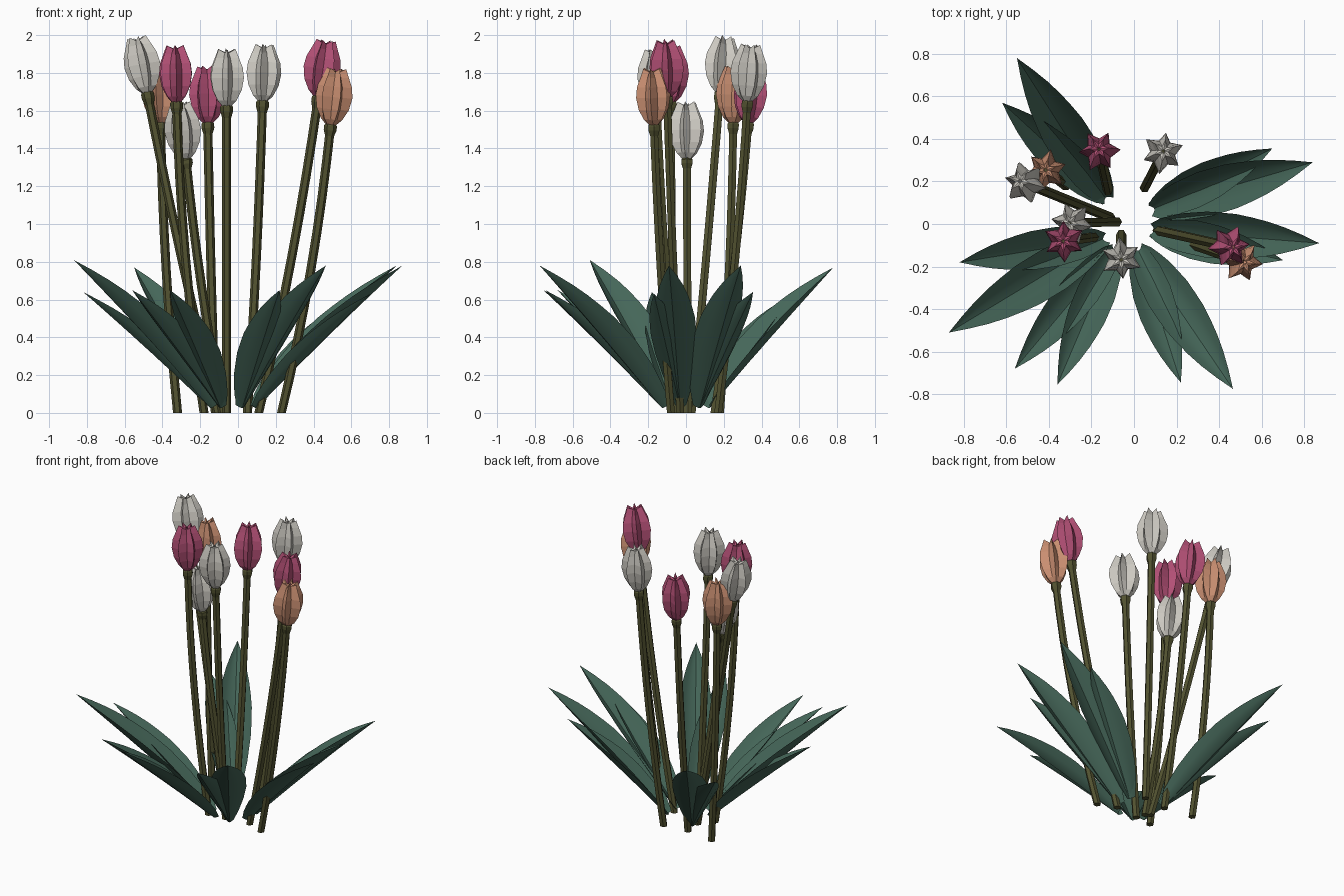
import bpy, bmesh
from math import sin, cos, pi, radians
from mathutils import Vector

if "Cube" in bpy.data.objects:
    bpy.data.objects.remove(bpy.data.objects["Cube"])


def material(name, rgb):
    m = bpy.data.materials.new(name)
    m.diffuse_color = (*rgb, 1)
    m.use_nodes = True
    m.node_tree.nodes["Principled BSDF"].inputs["Base Color"].default_value = m.diffuse_color
    return m


LEAF = material("leaf_green", (0.06, 0.135, 0.10))
STEM = material("stem_olive", (0.085, 0.085, 0.03))
COLOURS = {
    "white": material("petal_white", (0.60, 0.58, 0.53)),
    "pink": material("petal_pink", (0.45, 0.08, 0.18)),
    "orange": material("petal_orange", (0.60, 0.28, 0.17)),
}


def add_grid(bm, rows, closed=False):
    """Bridge rows of points with quads."""
    vs = [[bm.verts.new(p) for p in row] for row in rows]
    n = len(vs[0])
    for a, b in zip(vs, vs[1:]):
        for i in range(n if closed else n - 1):
            j = (i + 1) % n
            bm.faces.new((a[i], a[j], b[j], b[i]))
    return vs


def finish(bm, name, mat, smooth=False):
    bmesh.ops.remove_doubles(bm, verts=bm.verts, dist=0.0004)
    me = bpy.data.meshes.new(name)
    bm.to_mesh(me)
    bm.free()
    me.materials.append(mat)
    ob = bpy.data.objects.new(name, me)
    bpy.context.collection.objects.link(ob)
    if smooth:
        bpy.context.view_layer.objects.active = ob
        ob.select_set(True)
        bpy.ops.object.shade_smooth_by_angle(angle=radians(30))
        ob.select_set(False)
    return ob


def bezier(a, b, c, t):
    return a * (1 - t) ** 2 + b * (2 * t * (1 - t)) + c * t * t


def lerp_table(table, t):
    for (t0, v0), (t1, v1) in zip(table, table[1:]):
        if t <= t1:
            return v0 + (v1 - v0) * (t - t0) / (t1 - t0)
    return table[-1][1]


def stem(name, base, top, bend):
    """Bent six-sided stalk with a small knob under the bloom; returns its end direction."""
    ctrl = base.lerp(top, bend)
    ctrl.z = top.z * 0.5
    steps = [i / 8 for i in range(8)] + [0.965, 0.985, 1.0, 1.012]
    radii = [0.024] * 9 + [0.034, 0.034, 0.02]
    rows = []
    for t, r in zip(steps, radii):
        p = bezier(base, ctrl, top, t)
        d = ((ctrl - base) * (1 - t) + (top - ctrl) * t).normalized()
        x = Vector((0, 1, 0)).cross(d).normalized()
        y = d.cross(x)
        if t == 0:
            x.z = y.z = 0
        rows.append([p + (x * cos(k * pi / 3) + y * sin(k * pi / 3)) * r for k in range(6)])
    bm = bmesh.new()
    vs = add_grid(bm, rows, True)
    bm.faces.new(vs[0][::-1])
    bm.faces.new(vs[-1])
    finish(bm, name, STEM)
    return (top - ctrl).normalized()


# petal profile: height, ridge radius, half angle in degrees, edge radius factor
PETAL = [(0.0, 0.022, 34, 0.9), (0.035, 0.058, 36, 0.75), (0.09, 0.088, 36, 0.62),
         (0.155, 0.101, 36, 0.58), (0.21, 0.094, 36, 0.56), (0.26, 0.072, 36, 0.5),
         (0.285, 0.052, 36, 0.4), (0.29, 0.012, 30, 0.3)]


def bloom(name, base, axis, mat, spin):
    """Closed bud of six sharply ridged petals with small pointed tips."""
    rot = Vector((0, 0, 1)).rotation_difference(axis)
    bm = bmesh.new()
    for k in range(6):
        size = 1.0 if k % 2 else 0.95
        rows = []
        for i, (h, r, half, edge) in enumerate(PETAL):
            row = []
            for u in (-1, 0, 1):
                a = spin + k * pi / 3 + u * radians(half)
                rr = r * size * (edge if u else 1)
                z = h + (0.022 * size if i == 6 and not u else 0)  # raised petal tip
                row.append(base + rot @ Vector((rr * cos(a), rr * sin(a), z)))
            rows.append(row)
        add_grid(bm, rows)
    finish(bm, name, mat)


# flowers: colour, stem base xy, bloom base xyz, bend
FLOWERS = [
    ("white", (-0.11, 0.03), (-0.48, 0.18, 1.69), 0.55),
    ("pink", (-0.18, -0.06), (-0.325, -0.08, 1.64), 0.85),
    ("orange", (-0.32, 0.18), (-0.41, 0.25, 1.53), 0.85),
    ("pink", (-0.12, 0.15), (-0.16, 0.33, 1.53), 0.65),
    ("white", (-0.08, 0.01), (-0.275, 0.005, 1.34), 0.66),
    ("white", (-0.06, -0.05), (-0.06, -0.155, 1.62), 0.65),
    ("white", (0.05, 0.17), (0.13, 0.325, 1.645), 0.68),
    ("pink", (0.11, -0.03), (0.425, -0.10, 1.67), 0.62),
    ("orange", (0.23, -0.08), (0.49, -0.17, 1.52), 0.70),
]
for i, (colour, b, t, bend) in enumerate(FLOWERS, 1):
    top = Vector(t)
    axis = stem(f"stem_{i}", Vector((*b, 0)), top, bend)
    bloom(f"bloom_{i}", top, axis, COLOURS[colour], i * 0.8)

WIDTH = [(0, 0.03), (0.1, 0.062), (0.25, 0.09), (0.42, 0.108), (0.58, 0.107),
         (0.72, 0.09), (0.85, 0.058), (0.95, 0.022), (1, 0.0)]
FOLD = [(0, 0.95), (0.2, 0.85), (0.6, 0.72), (1, 0.6)]


def leaf(name, base, tip, scale):
    """Pointed blade, a deep channel cupped towards the plant centre."""
    ctrl = base.lerp(tip, 0.4)
    ctrl.z = tip.z * 0.52
    flat = Vector((tip.x - base.x, tip.y - base.y, 0)).normalized()
    side = Vector((0, 0, 1)).cross(flat)
    rows = []
    for i in range(13):
        t = i / 12
        p = bezier(base, ctrl, tip, t)
        d = ((ctrl - base) * (1 - t) + (tip - ctrl) * t).normalized()
        up = d.cross(side)
        w, f = lerp_table(WIDTH, t) * scale, lerp_table(FOLD, t)
        rows.append([p + side * (w * u) + up * (w * f * (abs(u) ** 1.6 - 0.3))
                     for u in (1, 0.66, 0.33, 0, -0.33, -0.66, -1)])
    bm = bmesh.new()
    add_grid(bm, rows)
    finish(bm, name, LEAF, True)


# leaf pairs: shared base xy, then two tips
LEAVES = [
    ((-0.13, 0.12), (-0.55, 0.78, 0.77), (-0.62, 0.57, 0.63)),
    ((0.09, 0.07), (0.84, 0.29, 0.78), (0.65, 0.355, 0.64)),
    ((0.09, -0.03), (0.87, -0.09, 0.78), (0.70, -0.17, 0.63)),
    ((0.02, -0.12), (0.465, -0.775, 0.78), (0.22, -0.745, 0.65)),
    ((-0.09, -0.12), (-0.36, -0.755, 0.65), (-0.56, -0.68, 0.65)),
    ((-0.14, -0.07), (-0.87, -0.51, 0.81), (-0.82, -0.18, 0.64)),
]
for i, (b, t1, t2) in enumerate(LEAVES, 1):
    for tag, t in (("a", t1), ("b", t2)):
        tip = Vector(t)
        leaf(f"leaf_{i}{tag}", Vector((*b, 0.03)), tip, 1.0 if tip.z > 0.72 else 0.85)
